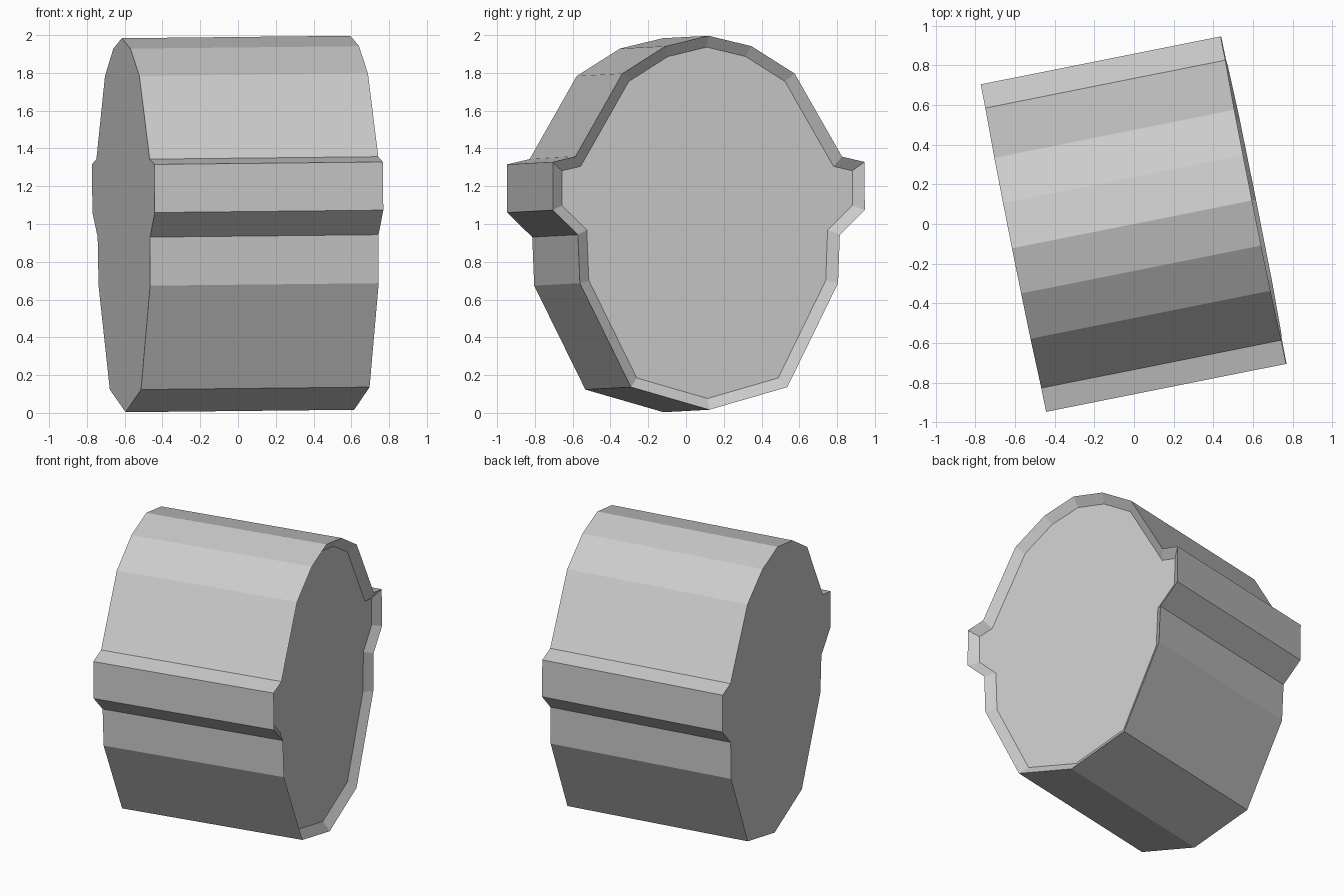
import bpy
import bmesh
from math import radians

cube = bpy.data.objects.get("Cube")
if cube:
    bpy.data.objects.remove(cube, do_unlink=True)

# Plain grey material
grey = bpy.data.materials.new("light grey")
grey.use_nodes = True
colour = (0.6, 0.6, 0.6, 1)
grey.diffuse_color = colour
grey.node_tree.nodes["Principled BSDF"].inputs["Base Color"].default_value = colour

LENGTH = 1.234
RIM_WIDTH, RIM_DEPTH = 0.058, 0.045

# Half cross-section (y, z) relative to the centre, from top to bottom
top, bottom = (0, 0.99), (0, -0.99)
side = [(0.232, 0.935), (0.465, 0.79), (0.72, 0.35), (0.842, 0.322),
        (0.842, 0.067), (0.707, -0.063), (0.697, -0.32), (0.422, -0.87)]
profile = [top] + side + [bottom] + [(-y, z) for y, z in reversed(side)]

# Extrude the mirrored outline along x
bm = bmesh.new()
base = bm.faces.new([bm.verts.new((-LENGTH / 2, y, z)) for y, z in profile])
result = bmesh.ops.extrude_face_region(bm, geom=[base], use_keep_orig=True)
moved = [g for g in result["geom"] if isinstance(g, bmesh.types.BMVert)]
end_cap = next(g for g in result["geom"] if isinstance(g, bmesh.types.BMFace))
bmesh.ops.translate(bm, verts=moved, vec=(LENGTH, 0, 0))
bmesh.ops.recalc_face_normals(bm, faces=bm.faces[:])

# Shallow dished recess with a sloping rim on one end
bmesh.ops.inset_region(bm, faces=[end_cap], thickness=RIM_WIDTH,
                       use_even_offset=True)
bmesh.ops.translate(bm, verts=end_cap.verts[:], vec=(-RIM_DEPTH, 0, 0))

mesh = bpy.data.meshes.new("ribbed_drum")
bm.to_mesh(mesh)
bm.free()
mesh.materials.append(grey)

# Slightly turned and tilted placement
drum = bpy.data.objects.new("ribbed_drum", mesh)
drum.location = (0, 0, 1.0)
drum.rotation_euler = (0, radians(-0.6), radians(11.3))
bpy.context.collection.objects.link(drum)
